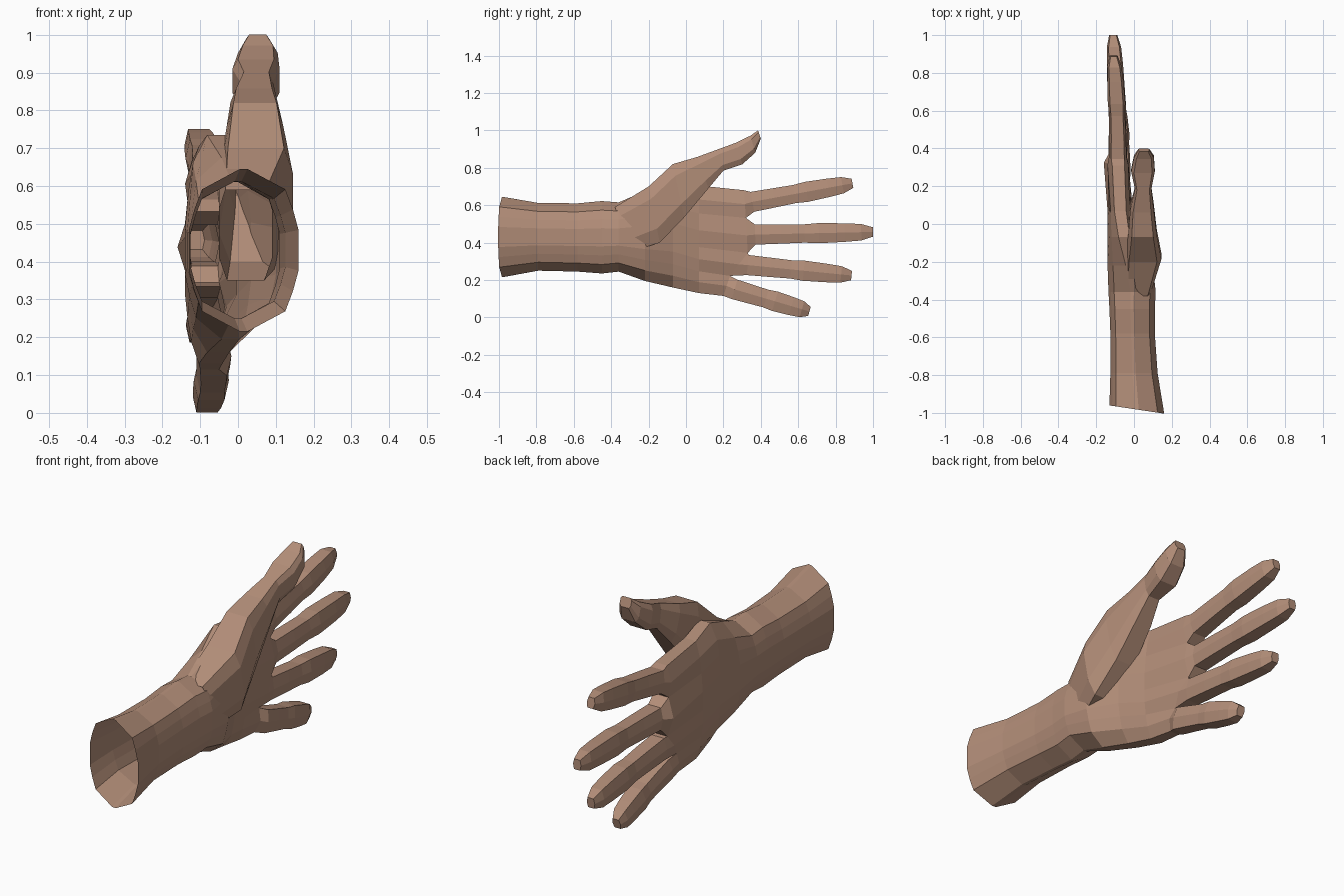
import bpy, bmesh
from mathutils import Vector

if "Cube" in bpy.data.objects:
    bpy.data.objects.remove(bpy.data.objects["Cube"])

skin = bpy.data.materials.new("skin")
skin.diffuse_color = (0.45, 0.27, 0.19, 1)
skin.use_nodes = True
skin.node_tree.nodes["Principled BSDF"].inputs["Base Color"].default_value = skin.diffuse_color


def bridge(bm, a, b):
    """Join two closed rings of vertices with quads."""
    n = len(a)
    for i in range(n):
        bm.faces.new((a[i], a[(i + 1) % n], b[(i + 1) % n], b[i]))


def loft(bm, rings, prev=None, cap=True):
    """Skin a sequence of point rings, optionally closing the last one."""
    for points in rings:
        ring = [bm.verts.new(p) for p in points]
        if prev:
            bridge(bm, prev, ring)
        prev = ring
    if cap:
        bm.faces.new(prev)
    return prev


def finish(bm, name):
    bmesh.ops.remove_doubles(bm, verts=bm.verts, dist=0.0005)
    bmesh.ops.recalc_face_normals(bm, faces=bm.faces)
    mesh = bpy.data.meshes.new(name)
    bm.to_mesh(mesh)
    bm.free()
    mesh.materials.append(skin)
    bpy.context.collection.objects.link(bpy.data.objects.new(name, mesh))


# Webs between the fingers (y, z); each knuckle sits midway between two webs
WEBS = [(0.20, 0.115), (0.235, 0.222), (0.33, 0.345), (0.32, 0.532), (0.31, 0.68)]
line = []
for i in range(9):
    a, b = WEBS[i // 2], WEBS[(i + 1) // 2]
    line.append(((a[0] + b[0]) / 2, (a[1] + b[1]) / 2))
z_low, z_high = line[0][1], line[8][1]

# Forearm and palm sections: y, bottom z, top z, back x, palm x
ARM = [(-0.98, 0.215, 0.645, -0.13, 0.16),
       (-0.79, 0.25, 0.612, -0.125, 0.125),
       (-0.58, 0.245, 0.61, -0.125, 0.11),
       (-0.45, 0.235, 0.622, -0.13, 0.11),
       (-0.36, 0.245, 0.615, -0.135, 0.115),
       (-0.22, 0.195, 0.675, -0.14, 0.10),
       (-0.07, 0.16, 0.735, -0.14, 0.035),
       (0.07, 0.13, 0.705, -0.14, -0.005)]


def arm_ring(y, zb, zt, xb, xf):
    """Nine columns up the back and nine down the palm side."""
    blend = max(0, (y + 0.36) / 0.55)      # columns drift towards the fingers
    edge = 0.07 + 0.5 * blend              # side edges get blunter
    lean = -0.15 if y < -0.9 else 0        # slanted cut end of the arm
    mid, half = (xb + xf) / 2, (xf - xb) / 2
    back, front = [], []
    for i, (_, wz) in enumerate(line):
        u = i / 8
        f = u + ((wz - z_low) / (z_high - z_low) - u) * blend
        d = min(i, 8 - i)
        h = half * (edge if d == 0 else min(1, 0.62 + 0.14 * d))
        z = zb + (zt - zb) * f
        back.append((mid - h, y + lean * (mid - h), z))
        front.append((mid + h, y + lean * (mid + h), z))
    return back + front[::-1]


bm = bmesh.new()
KNUCKLE_X = [-0.10, -0.115, -0.115, -0.135, -0.13, -0.16, -0.13, -0.14, -0.115]
knuckles = [(x, y, z) for x, (y, z) in zip(KNUCKLE_X, line)]
pads = [(-0.03 if i % 2 else -0.05, y, z) for i, (y, z) in enumerate(line)]
end = loft(bm, [arm_ring(*s) for s in ARM] + [knuckles + pads[::-1]], cap=False)
end_back, end_front = end[:9], end[9:][::-1]

# Fingers: base y, base z, tip y, tip z, middle x
FINGERS = [(0.26, 0.150, 0.66, 0.032, -0.064),
           (0.33, 0.280, 0.885, 0.224, -0.082),
           (0.37, 0.443, 1.00, 0.457, -0.088),
           (0.355, 0.618, 0.89, 0.717, -0.086)]
# Shared finger profile: distance along, width
PROFILE = [(0, 0.108), (0.22, 0.103), (0.42, 0.098), (0.54, 0.108),
           (0.76, 0.099), (0.9, 0.088), (1, 0.05)]


def finger_ring(y0, z0, y1, z1, x, t, w):
    """Six-sided section: up the back, then down the pad side."""
    axis = Vector((0, y1 - y0, z1 - z0))
    c = Vector((x - 0.022 * t * t, y0, z0)) + axis * t
    side = Vector((0, -axis.z, axis.y)).normalized() * w / 2
    deep = Vector((0.43 * w, 0, 0))
    return [c - side - deep * 0.75, c - deep, c + side - deep * 0.75,
            c + side + deep * 0.75, c + deep, c - side + deep * 0.75]


for k, f in enumerate(FINGERS):
    i = 2 * k
    base = end_back[i:i + 3] + end_front[i:i + 3][::-1]
    loft(bm, [finger_ring(*f, t, w) for t, w in PROFILE], base)
finish(bm, "arm_palm_and_fingers")

# Thumb with its muscle mound: lower y, z, upper y, z, back x, palm x
THUMB = [(-0.30, 0.35, -0.38, 0.59, -0.05, 0.09),
         (-0.14, 0.40, -0.20, 0.70, -0.05, 0.145),
         (-0.01, 0.535, -0.07, 0.82, -0.03, 0.12),
         (0.12, 0.69, 0.06, 0.858, -0.02, 0.105),
         (0.20, 0.785, 0.18, 0.902, 0.005, 0.092),
         (0.30, 0.818, 0.27, 0.935, -0.015, 0.11),
         (0.37, 0.88, 0.345, 0.972, 0.0, 0.105),
         (0.40, 0.955, 0.385, 1.0, 0.022, 0.082)]


def thumb_ring(yl, zl, yh, zh, xb, xf):
    """Eight-sided section, mirrored from the back to the palm side."""
    half = [(0.15, 0), (0, 0.25), (0, 0.78), (0.12, 1)]
    outline = half + [(1 - a, b) for a, b in half[::-1]]
    return [(xb + (xf - xb) * a, yl + (yh - yl) * b, zl + (zh - zl) * b)
            for a, b in outline]


bm = bmesh.new()
loft(bm, [thumb_ring(*s) for s in THUMB])
finish(bm, "thumb")
